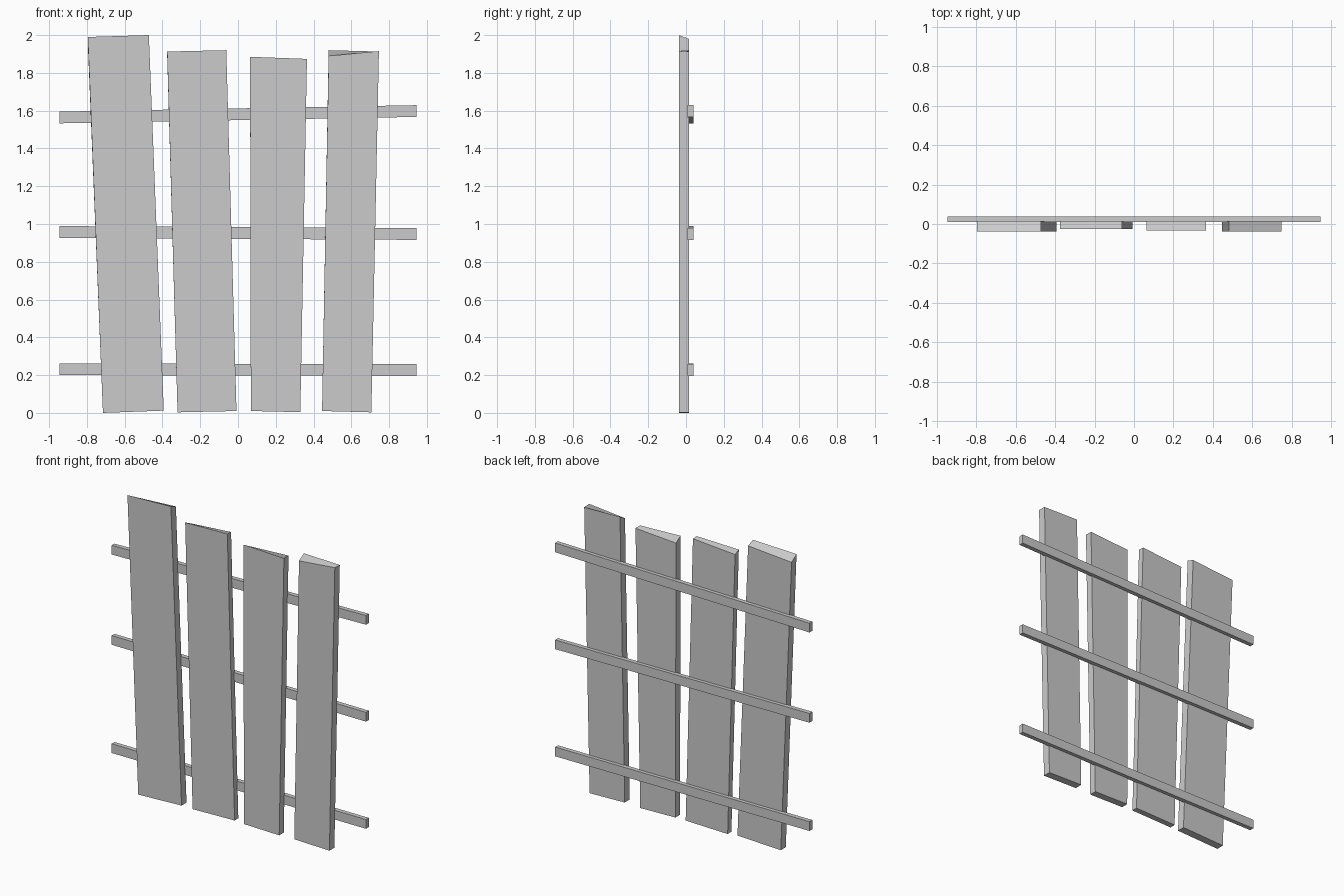
import bpy, bmesh

if "Cube" in bpy.data.objects:
    bpy.data.objects.remove(bpy.data.objects["Cube"])


def prism(name, front, back, y_front, y_back):
    """Solid between a front and a back quad, corners given as (x, z)."""
    bm = bmesh.new()
    f = [bm.verts.new((x, y_front, z)) for x, z in front]
    b = [bm.verts.new((x, y_back, z)) for x, z in back]
    bm.faces.new(f)
    bm.faces.new(b[::-1])
    for i in range(4):
        j = (i + 1) % 4
        bm.faces.new((f[j], f[i], b[i], b[j]))
    bmesh.ops.recalc_face_normals(bm, faces=bm.faces)
    mesh = bpy.data.meshes.new(name)
    bm.to_mesh(mesh)
    bm.free()
    obj = bpy.data.objects.new(name, mesh)
    bpy.context.collection.objects.link(obj)
    return obj


# Planks: corners bottom-left, bottom-right, top-right, top-left,
# then the back height offset of top-right and top-left (angled saw cut), front y
planks = [
    ([(-0.715, 0.0), (-0.393, 0.012), (-0.472, 2.0), (-0.795, 1.99)], (-0.02, -0.035), -0.038),
    ([(-0.32, 0.003), (-0.008, 0.01), (-0.062, 1.92), (-0.375, 1.913)], (-0.002, -0.018), -0.025),
    ([(0.068, 0.01), (0.33, 0.004), (0.365, 1.874), (0.064, 1.885)], (0.0, -0.03), -0.034),
    ([(0.445, 0.01), (0.706, 0.003), (0.746, 1.915), (0.48, 1.89)], (-0.002, 0.03), -0.038),
]
for i, (front, (dr, dl), y) in enumerate(planks, 1):
    back = front[:2] + [(front[2][0], front[2][1] + dr), (front[3][0], front[3][1] + dl)]
    prism(f"plank_{i}", front, back, y, 0.015)

# Rails: bottom z at the left end and at the right end
rails = {"lower_rail": (0.2, 0.196), "middle_rail": (0.927, 0.916), "upper_rail": (1.533, 1.567)}
for name, (zl, zr) in rails.items():
    h = 0.062
    quad = [(-0.945, zl), (0.945, zr), (0.945, zr + h), (-0.945, zl + h)]
    prism(name, quad, quad, 0.009, 0.039)
